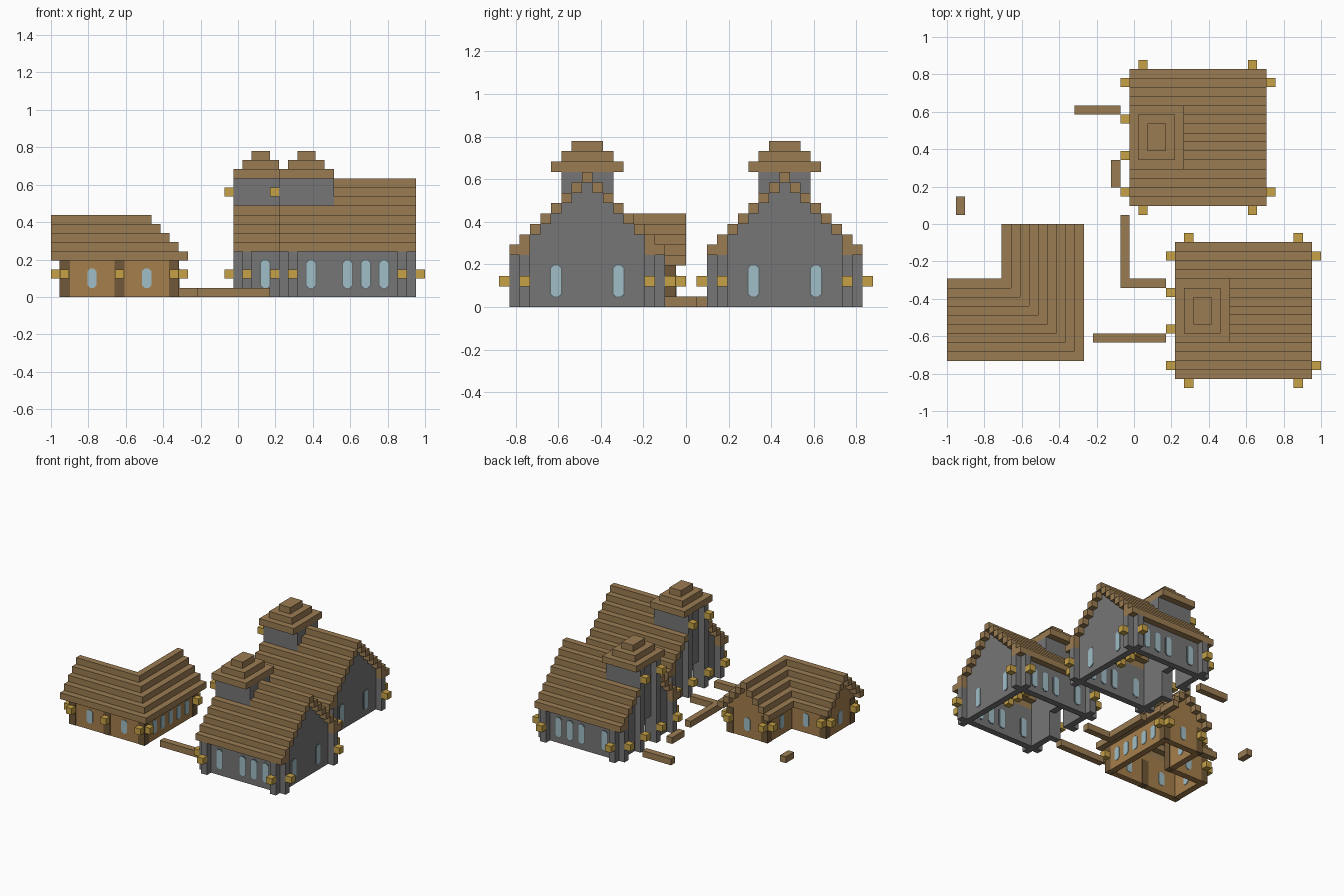
import bpy, bmesh
from mathutils import Vector

cube = bpy.data.objects.get("Cube")
if cube:
    bpy.data.objects.remove(cube, do_unlink=True)

U = 2 / 41  # one building block


def material(name, rgb):
    col = [(c / 255 / 12.92) if c < 10 else ((c / 255 + 0.055) / 1.055) ** 2.4 for c in rgb]
    m = bpy.data.materials.new(name)
    m.use_nodes = True
    m.diffuse_color = (*col, 1)
    m.node_tree.nodes["Principled BSDF"].inputs["Base Color"].default_value = (*col, 1)
    return m


ROOF = material("roof planks", (154, 124, 82))
WOOD = material("wall planks", (166, 126, 76))
DARK = material("dark timber", (112, 88, 56))
STONE = material("grey stone", (118, 118, 118))
TRIM = material("window surround", (98, 104, 106))
GOLD = material("lantern gold", (198, 162, 70))
GLASS = material("pale glass", (160, 190, 198))


def finish(name, bm, mat, origin):
    bmesh.ops.recalc_face_normals(bm, faces=bm.faces)
    mesh = bpy.data.meshes.new(name)
    bm.to_mesh(mesh)
    bm.free()
    mesh.materials.append(mat)
    ob = bpy.data.objects.new(name, mesh)
    ob.location = (origin[0] * U, origin[1] * U, 0)
    bpy.context.collection.objects.link(ob)
    return ob


def blocks(name, boxes, mat, origin):
    """Boxes given as (x0, x1, y0, y1, z0, z1) in block units."""
    bm = bmesh.new()
    for x0, x1, y0, y1, z0, z1 in boxes:
        verts = bmesh.ops.create_cube(bm, size=1)["verts"]
        size = Vector((x1 - x0, y1 - y0, z1 - z0))
        mid = Vector((x0 + x1, y0 + y1, z0 + z1)) / 2
        for v in verts:
            v.co = (mid + Vector(a * b for a, b in zip(v.co, size))) * U
    return finish(name, bm, mat, origin)


def cell(x, y, z0, z1):
    return (x, x + 1, y, y + 1, z0, z1)


def lanterns(name, cells, origin):
    return blocks(name, [cell(x, y, z, z + 1) for x, y, z in cells], GOLD, origin)


def panes(name, spots, z0, z1, width, proud, mat, origin):
    """Rounded panes through a one block wall; spots are (x, y, wall axis)."""
    bm = bmesh.new()
    h, c = width / 2, width * 0.28
    outline = [(-h + c, z0), (h - c, z0), (h, z0 + c), (h, z1 - c),
               (h - c, z1), (-h + c, z1), (-h, z1 - c), (-h, z0 + c)]
    for x, y, axis in spots:
        depth = 0.5 + proud
        across = Vector((1, 0, 0)) if axis == "x" else Vector((0, 1, 0))
        normal = Vector((0, 1, 0)) if axis == "x" else Vector((1, 0, 0))
        mid = Vector((x + 0.5, y + 0.5, 0)) - normal * depth
        face = bm.faces.new([bm.verts.new((mid + across * a + Vector((0, 0, z))) * U)
                             for a, z in outline])
        ext = bmesh.ops.extrude_face_region(bm, geom=[face])["geom"]
        bmesh.ops.translate(bm, vec=normal * 2 * depth * U,
                            verts=[g for g in ext if isinstance(g, bmesh.types.BMVert)])
    return finish(name, bm, mat, origin)


def chapel(label, o):
    # Stone walls: long sides, stepped gables, doorway under the tower
    walls = [(2, 13, y, y + 1, 0, 6) for y in (1, 13)]
    for j in range(1, 14):
        top = 5 + min(j, 14 - j)
        walls.append(cell(13, j, 0, top))
        walls.append(cell(1, j, 4 if 6 <= j <= 8 else 0, top))
    blocks(label + "_walls", walls, STONE, o)

    # Buttresses at the corners, with timber caps under the gable eaves
    posts = [cell(x, y, 0, 5) for x in (1, 13) for y in (0, 14)]
    ends = [(x, y) for x in (0, 14) for y in (1, 13)]
    blocks(label + "_buttresses", posts + [cell(x, y, 0, 5) for x, y in ends], STONE, o)
    blocks(label + "_buttress_caps", [cell(x, y, 5, 6) for x, y in ends], ROOF, o)

    # Stepped roof, leaving room for the tower
    roof = []
    for j in range(15):
        z = 5 + min(j, 14 - j)
        roof.append((6 if 5 <= j <= 9 else 0, 15, j, j + 1, z, z + 1))
    blocks(label + "_roof", roof, ROOF, o)

    # Tower
    tower = [cell(0, y, 0, 13) for y in (5, 9)]
    tower += [(1, 6, y, y + 1, 9, 13) for y in (5, 9)]
    tower += [(x, x + 1, 6, 9, 9, 13) for x in (1, 5)]
    blocks(label + "_tower", tower, STONE, o)
    blocks(label + "_tower_roof",
           [(i, 6 - i, 4 + i, 11 - i, 13 + i, 14 + i) for i in range(3)], ROOF, o)

    # Windows
    spots = [(x, y, "x") for x in (3, 7, 9, 11) for y in (1, 13)]
    spots += [(13, y, "y") for y in (4, 10)]
    panes(label + "_window_surrounds", spots, 0.9, 4.1, 1.25, 0.04, TRIM, o)
    panes(label + "_windows", spots, 1, 4, 0.95, 0.08, GLASS, o)

    # Lanterns outside, on the tower and hanging inside
    lamps = [(x, y, 2) for x in (1, 13) for y in (-1, 15)]
    lamps += [(x, y, 2) for x in (-1, 15) for y in (1, 13)]
    lamps += [(-1, y, z) for y in (5, 9) for z in (2, 11)]
    lanterns(label + "_lanterns", lamps, o)
    lanterns(label + "_inner_lanterns", [(7, y, 4) for y in range(3, 12, 2)], o)
    blocks(label + "_tie_beam", [(7, 8, 2, 13, 5, 6)], ROOF, o)


chapel("front_chapel", (4.5, -17))
chapel("back_chapel", (-0.5, 2))

# Corner house: L-shaped walls with stepped gables
H = (-20.5, -15)
walls = [(1, 14, 1, 2, 0, 5), (13, 14, 2, 14, 0, 5),
         (2, 8, 7, 8, 0, 5), (7, 8, 8, 14, 0, 5)]
for j in range(1, 8):
    top = 4 + min(j, 8 - j)
    walls += [cell(1, j, 0, top), cell(6 + j, 13, 0, top)]
blocks("house_walls", walls, WOOD, H)

# Stepped roof with a mitred corner
roof = []
for i in range(5):
    z = (4 + i, 5 + i)
    roof += [(0, 15 - i, i, i + 1, *z), (14 - i, 15 - i, i + 1, 15, *z)]
    if i < 4:
        roof += [(0, 7 + i, 8 - i, 9 - i, *z), (6 + i, 7 + i, 9 - i, 15, *z)]
blocks("house_roof", roof, ROOF, H)

# Dark posts set just proud of the walls
p = 0.06
house_posts = [(1, 1), (7, 1), (13, 1), (13, 13), (7, 13), (1, 7), (7, 7)]
blocks("house_posts", [(x - p, x + 1 + p, y - p, y + 1 + p, 0, 4)
                       for x, y in house_posts], DARK, H)

# House windows and lanterns
spots = [(4, 1, "x"), (10, 1, "x"), (10, 13, "x"), (4, 7, "x"), (1, 4, "y"), (7, 10, "y")]
spots += [(13, y, "y") for y in range(3, 12, 2)]
panes("house_windows", spots, 1, 3.1, 1, 0.08, GLASS, H)
lanterns("house_lanterns", [(x, y, 2) for x, y in (
    (1, 0), (7, 0), (13, 0), (14, 1), (14, 13), (13, 14), (7, 14),
    (0, 1), (0, 7), (1, 8), (6, 13))], H)

# Timber path borders on the ground
blocks("path_borders", [
    (-4.5, 3.5, -13, -12, 0, 1), (-1.5, 3.5, -7, -6, 0, 1), (-1.5, -0.5, -6, 1, 0, 1),
    (-6.5, -1.5, 12, 13, 0, 1), (-2.5, -1.5, 4, 7, 0, 1), (-19.5, -18.5, 1, 3, 0, 1),
], ROOF, (0, 0))
